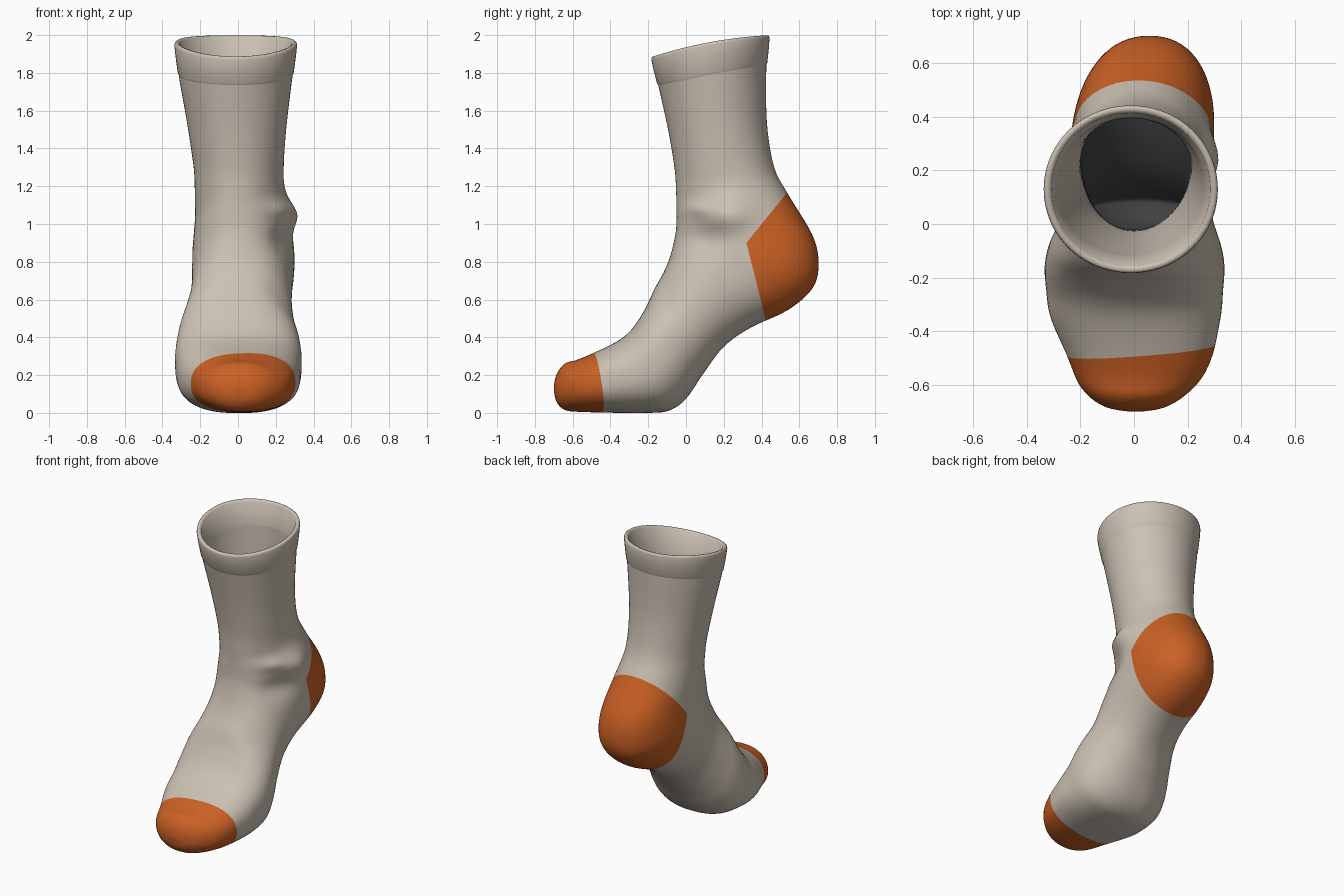
import bpy, bmesh, math
from mathutils import Vector

if "Cube" in bpy.data.objects:
    bpy.data.objects.remove(bpy.data.objects["Cube"])

def material(name, r, g, b):
    m = bpy.data.materials.new(name)
    m.diffuse_color = (r, g, b, 1)
    m.use_nodes = True
    m.node_tree.nodes["Principled BSDF"].inputs["Base Color"].default_value = m.diffuse_color
    return m

BEIGE = material("oatmeal knit", 0.60, 0.53, 0.45)
ORANGE = material("orange knit", 0.60, 0.12, 0.018)
DARK = material("dark inside", 0.05, 0.052, 0.055)
SEG = 72

# Rings from toe to cuff: front y, front z, back y, back z, half width
RINGS = [
    (-.70, .14, -.70, .12, .02),
    (-.685, .205, -.685, .058, .105),
    (-.64, .262, -.64, .015, .18),
    (-.56, .287, -.55, .005, .245),
    (-.38, .37, -.34, 0, .314),
    (-.29, .44, -.20, 0, .33),
    (-.22, .545, -.09, .012, .335),
    (-.165, .66, 0, .075, .32),
    (-.12, .74, .09, .205, .292),
    (-.09, .81, .20, .35, .27),
    (-.07, .88, .34, .45, .264),
    (-.054, .96, .54, .545, .267),
    (-.05, 1.02, .67, .66, .267),
    (-.05, 1.06, .702, .79, .26),
    (-.05, 1.11, .67, .94, .248),
    (-.053, 1.18, .545, 1.15, .238),
    (-.06, 1.29, .467, 1.30, .238),
    (-.095, 1.50, .428, 1.54, .262),
    (-.147, 1.735, .425, 1.84, .302),
]
RIM = (-.185, 1.876, .443, 1.992, .326)
# Cuff profile: share of the way to the rim, outward offset
CUFF = [(0, 0), (.08, .004), (.6, .003), (.95, 0), (1.02, -.004),
        (1.06, -.012), (1.05, -.022), (1, -.03), (0, -.03)]

def refine(rings, n):
    """Catmull-Rom interpolation between rings."""
    out = []
    for i in range(len(rings) - 1):
        a, b, c, d = (rings[max(0, min(len(rings) - 1, i + k))] for k in (-1, 0, 1, 2))
        for s in range(n):
            t = s / n
            out.append(tuple(q + .5 * t * (r - p + t * (2*p - 5*q + 4*r - e + t * (3*(q - r) + e - p)))
                             for p, q, r, e in zip(a, b, c, d)))
    return out + [rings[-1]]

def inset(r, t):
    f, b = Vector(r[0:2]), Vector(r[2:4])
    d = (b - f).normalized() * t
    return (*(f + d), *(b - d), r[4] - t)

def gauss(y, z, cy, cz, ry, rz):
    return math.exp(-((y - cy) / ry) ** 2 - ((z - cz) / rz) ** 2)

def fold(x, y, z):
    """Cloth folds on the right side of ankle and instep."""
    k = max(0, min(1, x / .2))
    d = .055 * gauss(y, z, .22, 1.05, .13, .085)
    d += .025 * gauss(y, z, .05, 1.08, .08, .04)
    d -= .03 * gauss(y, z, .10, .92, .11, .08)
    d -= .035 * gauss(y, z, -.14, .60, .09, .12)
    return x + k * d

def loft(rings, cap):
    bm = bmesh.new()
    prev = None
    for fy, fz, by, bz, w in rings:
        # Sideways lean of toe, heel and leg; squarer section under foot and heel
        mid = .02 * math.exp(-((fy + .52) / .12) ** 2) - .012 * max(0, min(1, (bz - 1.3) / .5))
        heel = .06 * math.exp(-((bz - .7) / .42) ** 2)
        e = 2 + .5 * math.exp(-((by + .25) / .38) ** 2) + .25 * gauss(by, bz, .65, .75, .25, .3)
        row = []
        for i in range(SEG):
            a = 2 * math.pi * i / SEG
            c, s = math.cos(a), math.sin(a)
            c = math.copysign(abs(c) ** (2 / e), c)
            s = math.copysign(abs(s) ** (2 / e), s)
            t = .5 - .5 * c
            y, z = fy + (by - fy) * t, fz + (bz - fz) * t
            x = fold(mid + heel * t + w * s, y, z)
            z += .02 * s * s * max(0, min(1, (z - 1.75) / .15))  # bowed rim
            row.append(bm.verts.new((x, y, z)))
        if prev:
            for i in range(SEG):
                j = (i + 1) % SEG
                bm.faces.new((prev[i], prev[j], row[j], row[i]))
        elif cap:
            bm.faces.new(row)
        prev = row
    bmesh.ops.recalc_face_normals(bm, faces=bm.faces)
    return bm

def finish(bm, name, mats):
    me = bpy.data.meshes.new(name)
    bm.to_mesh(me)
    bm.free()
    for m in mats:
        me.materials.append(m)
    ob = bpy.data.objects.new(name, me)
    bpy.context.collection.objects.link(ob)
    for p in me.polygons:
        p.use_smooth = True
    return ob

def cut(bm, co, no, keep):
    """Slice the faces near a colour border along a plane."""
    faces = [f for f in bm.faces if keep(f.calc_center_median())]
    geom = faces + list({e for f in faces for e in f.edges}) + list({v for f in faces for v in f.verts})
    bmesh.ops.bisect_plane(bm, geom=geom, plane_co=co, plane_no=no, dist=1e-5)

# Sock body with cut-in toe and heel patches
body_rings = refine(RINGS, 5)
bm = loft(body_rings, True)
toe_co, toe_no = Vector((0, -.47, .15)), Vector((-.08, 1, .15))
heel_co = Vector((0, .32, .90))
up_no, low_no = Vector((0, .26, -.21)), Vector((0, .40, .10))
cut(bm, toe_co, toe_no, lambda c: c.y < -.3)
cut(bm, heel_co, up_no, lambda c: c.y > .25 and c.z > .8)
cut(bm, heel_co, low_no, lambda c: c.y > .25 and c.z < 1)
for f in bm.faces:
    c = f.calc_center_median()
    toe = (c - toe_co).dot(toe_no) < 0
    heel = (c - heel_co).dot(up_no) > 0 and (c - heel_co).dot(low_no) > 0 and c.y > .25
    f.material_index = int(toe or heel)
finish(bm, "sock_body", [BEIGE, ORANGE])

# Cuff band with rolled rim
bm = loft([inset([p + (q - p) * t for p, q in zip(RINGS[-1], RIM)], -o) for t, o in CUFF], False)
finish(bm, "cuff_band", [BEIGE])

# Inner lining, dark deep inside
bm = loft([inset(r, .03) for r in body_rings[40:]], True)
bmesh.ops.reverse_faces(bm, faces=bm.faces)
for f in bm.faces:
    f.material_index = int(f.calc_center_median().z < 1.2)
finish(bm, "inner_lining", [BEIGE, DARK])

# Make sure the cuff faces outwards
cuff = bpy.data.objects["cuff_band"].data
p = max(cuff.polygons, key=lambda q: q.center.x)
if p.normal.x < 0:
    cuff.flip_normals()
